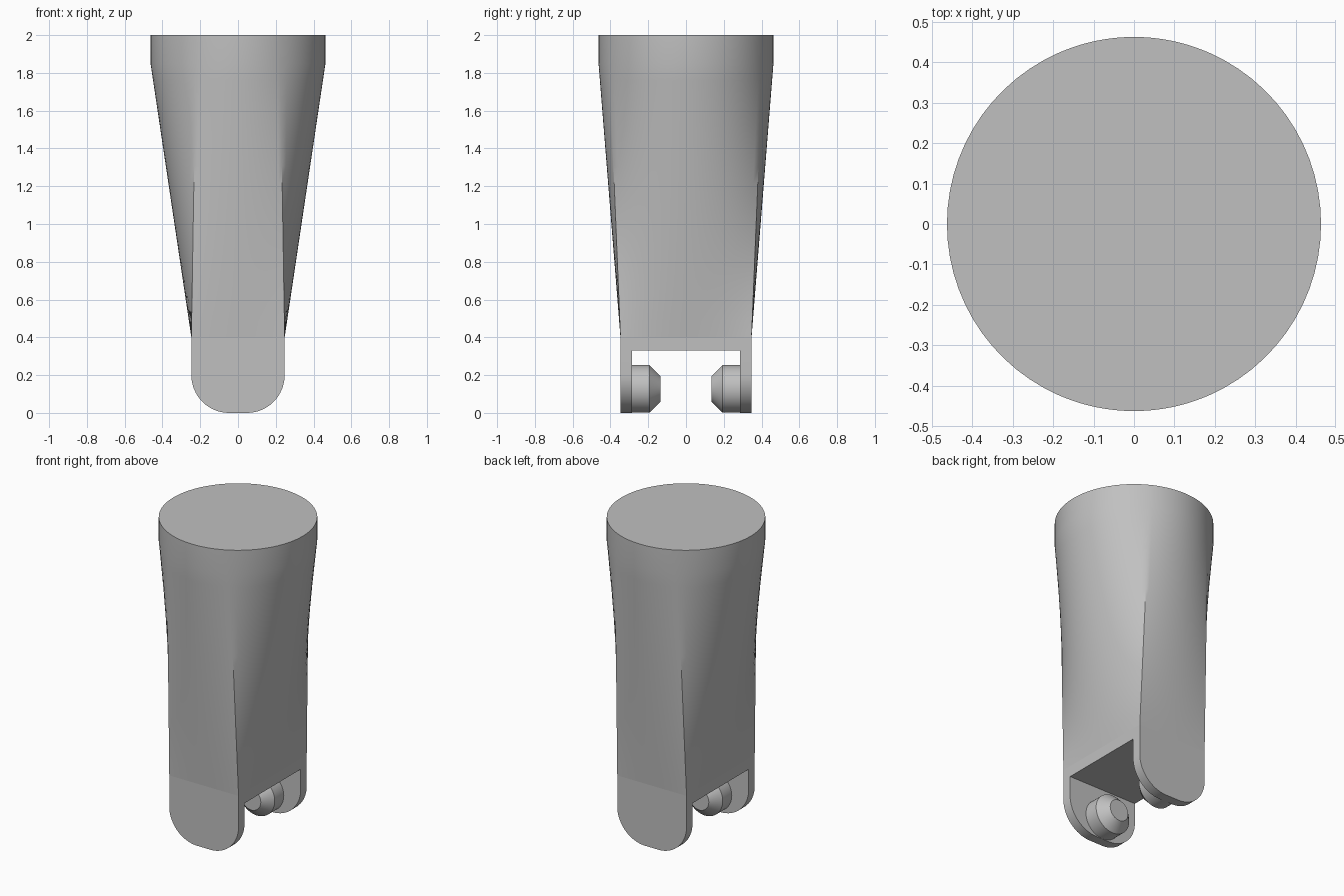
import bpy, bmesh
from math import sin, cos, pi, radians

if "Cube" in bpy.data.objects:
    bpy.data.objects.remove(bpy.data.objects["Cube"])

R = 0.463                      # collar radius
HX, HY = 0.247, 0.347          # half size of the fork
Z_FORK, Z_COLLAR, TOP = 0.4, 1.85, 2.0
CORNER = radians(61.2)         # circle angle that meets a fork corner

grey = bpy.data.materials.new("plain_grey")
grey.use_nodes = True
colour = (0.53, 0.53, 0.53, 1)
grey.diffuse_color = colour
bsdf = next(n for n in grey.node_tree.nodes if n.type == 'BSDF_PRINCIPLED')
bsdf.inputs["Base Color"].default_value = colour


def finish(name, bm):
    bmesh.ops.recalc_face_normals(bm, faces=bm.faces)
    mesh = bpy.data.meshes.new(name)
    bm.to_mesh(mesh)
    bm.free()
    mesh.materials.append(grey)
    ob = bpy.data.objects.new(name, mesh)
    bpy.context.collection.objects.link(ob)
    return ob


def smooth(ob, angle=30):
    bpy.ops.object.select_all(action='DESELECT')
    ob.select_set(True)
    bpy.context.view_layer.objects.active = ob
    bpy.ops.object.shade_smooth_by_angle(angle=radians(angle))


def skin(bm, rings):
    """Join closed rings of points with quads; return the vertex rings."""
    loops = [[bm.verts.new(p) for p in ring] for ring in rings]
    for a, b in zip(loops, loops[1:]):
        for i in range(len(a)):
            j = (i + 1) % len(a)
            bm.faces.new((a[i], a[j], b[j], b[i]))
    return loops


# Matching outlines: a circle above, a rectangle below
circle, rect = [], []
N = 24
corners = [(HX, -HY), (HX, HY), (-HX, HY), (-HX, -HY)]
angles = [-CORNER, CORNER, pi - CORNER, pi + CORNER, 2 * pi - CORNER]
for s in range(4):
    (x0, y0), (x1, y1) = corners[s], corners[(s + 1) % 4]
    for i in range(N):
        t = i / N
        a = angles[s] + (angles[s + 1] - angles[s]) * t
        circle.append((R * cos(a), R * sin(a)))
        rect.append((x0 + (x1 - x0) * t, y0 + (y1 - y0) * t))

# Tapered body with the round collar on top
bm = bmesh.new()
rings = []
ROWS = 16
for r in range(ROWS + 1):
    t = r / ROWS
    z = Z_FORK + (Z_COLLAR - Z_FORK) * t
    rings.append([(p[0] + (c[0] - p[0]) * t, p[1] + (c[1] - p[1]) * t, z)
                  for p, c in zip(rect, circle)])
rings.append([(c[0], c[1], TOP) for c in circle])
loops = skin(bm, rings)
bm.faces.new(loops[-1])
smooth(finish("tapered_body", bm))

# Fork: rounded profile extruded along y, then slotted
RAD = 0.2
profile = [(HX, Z_FORK)]
for side in (1, -1):
    arc = [(side * (HX - RAD + RAD * cos(a)), RAD - RAD * sin(a))
           for a in (pi / 2 * i / 16 for i in range(17))]
    profile += arc if side == 1 else arc[::-1]
profile.append((-HX, Z_FORK))
bm = bmesh.new()
ends = skin(bm, [[(x, y, z) for x, z in profile] for y in (-HY, HY)])
for loop in ends:
    bm.faces.new(loop)
fork = finish("fork", bm)

bm = bmesh.new()
bmesh.ops.create_cube(bm, size=1)
for v in bm.verts:
    v.co.x *= 1
    v.co.y *= 0.572
    v.co.z = 0.33 if v.co.z > 0 else -0.2
cutter = finish("slot_cutter", bm)
cutter.hide_render = True
mod = fork.modifiers.new("slot", 'BOOLEAN')
mod.operation = 'DIFFERENCE'
mod.solver = 'EXACT'
mod.object = cutter
bpy.context.view_layer.objects.active = fork
bpy.ops.object.modifier_apply(modifier="slot")
bpy.data.objects.remove(cutter)
smooth(fork)

# Chamfered pins facing each other inside the fork
PIN_Z = 0.127
for name, side in (("front_pin", -1), ("back_pin", 1)):
    bm = bmesh.new()
    steps = [(0.29, 0.126), (0.194, 0.126), (0.135, 0.068)]
    loops = skin(bm, [[(r * cos(2 * pi * i / 48), side * y,
                        PIN_Z + r * sin(2 * pi * i / 48)) for i in range(48)]
                      for y, r in steps])
    bm.faces.new(loops[0])
    bm.faces.new(loops[-1])
    smooth(finish(name, bm))
